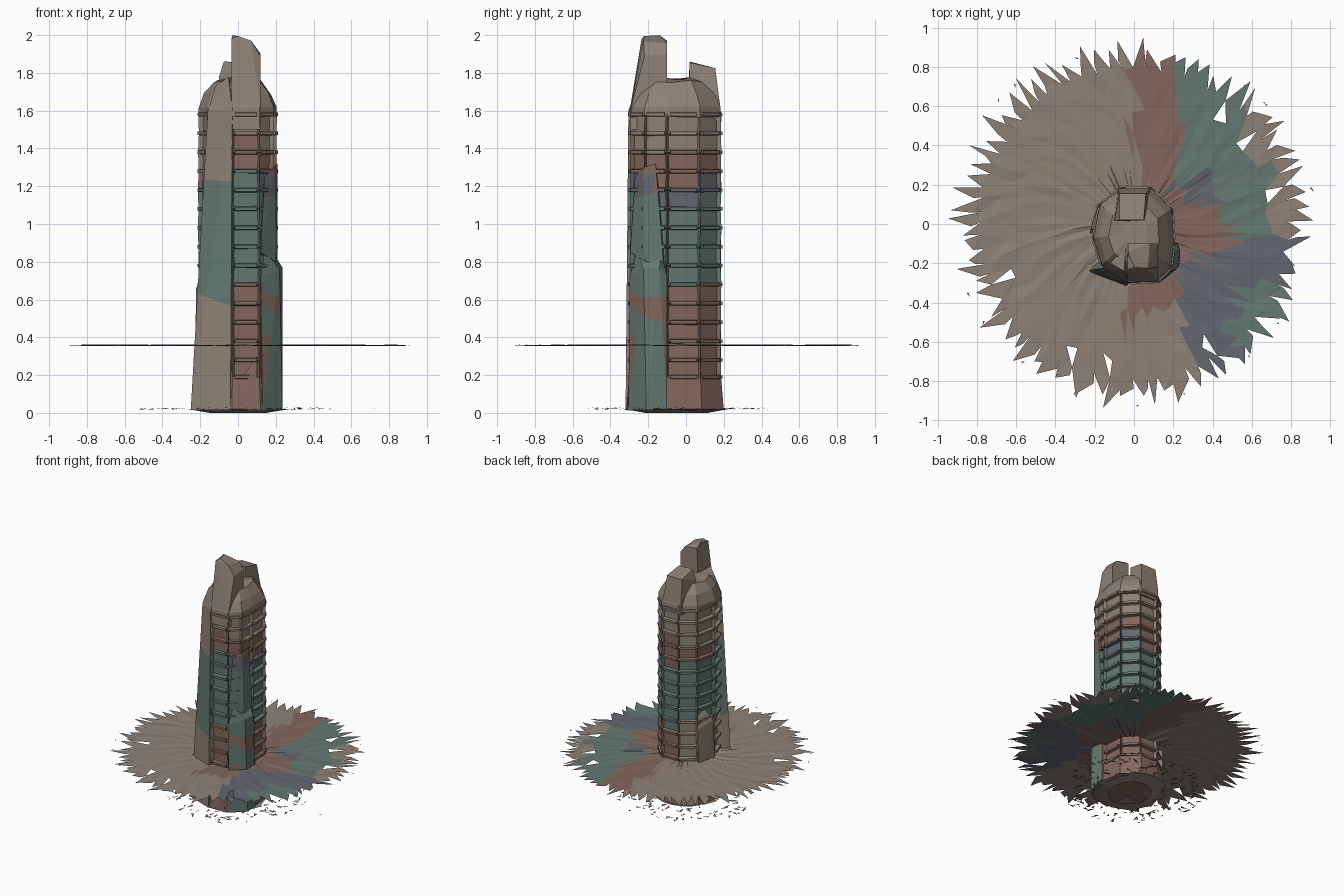
import bpy, bmesh, random
from math import sin, cos, pi
from mathutils import Vector

if "Cube" in bpy.data.objects:
    bpy.data.objects.remove(bpy.data.objects["Cube"])

random.seed(7)
rnd = random.uniform
COLORS = {"tan": (.27, .22, .18), "red": (.225, .135, .11),
          "teal": (.125, .19, .165), "slate": (.125, .135, .16)}
NAMES = list(COLORS)
MATS = []
for n, c in COLORS.items():
    m = bpy.data.materials.new(n)
    m.diffuse_color = (*c, 1)
    m.use_nodes = True
    m.node_tree.nodes["Principled BSDF"].inputs["Base Color"].default_value = m.diffuse_color
    MATS.append(m)


def tower_color(c):
    z = c.z + .05 * sin(14 * c.x + 9 * c.y)
    if z > 1.4:
        return "tan"
    if z > 1.25:
        return "red" if c.x > -.05 else "tan"
    if z > 1.15:
        return "slate" if c.x > .1 else "teal" if c.y < -.1 else "red"
    if z > .68:
        return "teal"
    if c.x > .15 and c.y < -.12 and z < .56:
        return "teal"
    return "red" if c.x > -.02 else "tan"


# Paint patches on the disc: each face takes the nearest seed's colour
SEEDS = [("red", .1, .75), ("red", .08, .5), ("red", .15, .33), ("red", .27, .05),
         ("red", .4, -.05), ("red", .05, -.35), ("teal", .32, .75), ("teal", .42, .5),
         ("teal", .3, .3), ("teal", .52, .25), ("teal", .55, .05), ("teal", .68, -.4),
         ("teal", .6, -.55), ("slate", .3, .2), ("slate", .65, -.2), ("slate", .45, -.25),
         ("slate", .35, -.45), ("slate", .5, -.7), ("slate", .78, -.22),
         ("tan", .8, .1), ("tan", .68, .45), ("tan", -.1, .6), ("tan", -.1, .3),
         ("tan", -.1, -.3), ("tan", .15, -.5), ("tan", .2, -.8), ("tan", -.5, 0),
         ("tan", -.5, .5), ("tan", -.5, -.5), ("tan", 0, 0), ("tan", -.1, .85)]


def disc_color(c):
    return min(SEEDS, key=lambda s: (s[1] - c.x) ** 2 + (s[2] - c.y) ** 2)[0]


def finish(bm, name, color, normals=True):
    if normals:
        bmesh.ops.recalc_face_normals(bm, faces=bm.faces)
    for f in bm.faces:
        f.material_index = NAMES.index(color(f.calc_center_median()))
    me = bpy.data.meshes.new(name)
    bm.to_mesh(me)
    bm.free()
    for m in MATS:
        me.materials.append(m)
    bpy.context.collection.objects.link(bpy.data.objects.new(name, me))


def block(name, pts, cuts=()):
    """Convex block with tilted cuts that split it into facets."""
    bm = bmesh.new()
    for p in pts:
        bm.verts.new(p)
    bmesh.ops.convex_hull(bm, input=bm.verts)
    for z in cuts:
        bmesh.ops.bisect_plane(bm, geom=bm.verts[:] + bm.edges[:] + bm.faces[:],
                               plane_co=(0, -.2, z),
                               plane_no=(rnd(-.6, .6), rnd(-.5, .5), 1))
    finish(bm, name, tower_color)


def loft(bm, rings):
    rows = [[bm.verts.new(p) for p in r] for r in rings]
    n = len(rows[0])
    faces = [[bm.faces.new((a[i], a[(i + 1) % n], b[(i + 1) % n], b[i]))
              for i in range(n)] for a, b in zip(rows, rows[1:])]
    bm.faces.new(rows[0][::-1])
    bm.faces.new(rows[-1])
    return faces


# Tower body: faceted plan, recessed panels on every storey
PLAN = [(-.03, -.30), (.115, -.295), (.19, -.22), (.205, -.10), (.195, .075),
        (.09, .185), (-.06, .185), (-.175, .10), (-.21, -.07), (-.165, -.21)]
levels = [.015, .19] + [.28 + .1 * i for i in range(14)]
rings = []
for k, z in enumerate(levels):
    s = 1.06 if k == 0 else 1
    rings.append([(x * s + rnd(-.003, .003), (y + .05) * s - .05 + rnd(-.003, .003),
                   z + rnd(-.004, .004)) for x, y in PLAN])
bm = bmesh.new()
grid = loft(bm, rings)
panels = [f for r, row in enumerate(grid) for i, f in enumerate(row)
          if r and i != 9 and not (i == 7 and r < 6)]
bmesh.ops.recalc_face_normals(bm, faces=bm.faces)
bmesh.ops.inset_individual(bm, faces=panels, thickness=.014, depth=-.022)
finish(bm, "tower_body", tower_color)

# Storey ledges: thin lips that run along the panelled sides
bm = bmesh.new()
mid = Vector((0, -.05, 0))
for z in levels[1:]:
    for i in range(9):
        a, b = (Vector((*PLAN[j], z)) for j in (i, i + 1))
        a, b = a.lerp(b, .1), b.lerp(a, .1)
        out = Vector((b.y - a.y, a.x - b.x, 0)).normalized()
        h = Vector((0, 0, .011))
        q = [p + out * d + h * s for p in (a, b) for d, s in
             ((-.01, -1), (.008, -.8), (.008, .8), (-.01, 1))]
        v = [bm.verts.new(p) for p in q]
        for k in range(4):
            m = (k + 1) % 4
            bm.faces.new((v[k], v[m], v[m + 4], v[k + 4]))
        bm.faces.new(v[:4])
        bm.faces.new(v[4:])
finish(bm, "storey_ledges", tower_color)

# Crown cap
bm = bmesh.new()
loft(bm, [[(x * s, (y + .05) * s - .05, z + rnd(-.008, .008)) for x, y in PLAN]
          for s, z in ((1, 1.57), (.99, 1.62), (.86, 1.69), (.62, 1.755), (.3, 1.77))])
finish(bm, "crown_cap", tower_color)

# Tall front fin and lower back fin
block("front_fin", [(-.035, -.30, 1.5), (.12, -.295, 1.5), (.12, -.10, 1.5), (-.035, -.10, 1.5),
                    (-.035, -.295, 1.62), (.12, -.29, 1.62),
                    (-.035, -.235, 1.98), (-.03, -.14, 2), (0, -.22, 1.995), (-.03, -.10, 1.97),
                    (.07, -.225, 1.97), (.08, -.10, 1.955), (.12, -.22, 1.89), (.12, -.10, 1.9)])
block("back_fin", [(-.11, .01, 1.55), (.06, .015, 1.55), (.09, .18, 1.55), (-.08, .18, 1.55),
                   (-.10, .015, 1.78), (-.075, .02, 1.86), (.05, .02, 1.855),
                   (.06, .155, 1.825), (-.075, .155, 1.825), (.08, .18, 1.63), (-.08, .18, 1.63)])

# Smooth front pillar and side buttresses
block("front_pillar", [(-.25, -.24, .015), (-.04, -.32, .015), (-.03, -.1, .015),
                       (-.172, -.225, .38), (-.035, -.307, .3), (-.16, -.225, 1.6),
                       (-.03, -.305, 1.6), (-.12, -.2, 1.73), (-.05, -.24, 1.78), (-.04, -.1, 1.77)],
      (.3, .55, .75, .88, 1.0, 1.12, 1.25, 1.4))
block("right_buttress", [(.13, -.305, .015), (.235, -.21, .015), (.225, -.1, .015), (.1, -.1, .015),
                         (.12, -.298, .72), (.22, -.225, .76), (.235, -.14, .77), (.215, -.1, .72),
                         (.14, -.26, .86), (.18, -.13, .86)],
      (.2, .35, .5, .62, .72))
block("right_upper_wedge", [(.12, -.295, .85), (.2, -.215, .8), (.21, -.12, .8), (.1, -.1, .8),
                            (.195, -.225, 1.3), (.208, -.16, 1.32), (.14, -.27, 1.25)],
      (.9, 1.0, 1.12, 1.2))
block("left_buttress", [(-.19, .10, .015), (-.23, -.07, .015), (-.18, .105, .62), (-.222, -.03, .66),
                        (-.15, .06, .74), (-.18, 0, .74), (-.05, 0, .015)], (.3, .5))
block("front_foot", [(.0, -.315, .015), (.1, -.315, .015), (.03, -.29, .2), (.1, -.295, .3),
                     (.05, -.2, .015)])

# Ragged disc: jittered rings with a fringe of spikes
bm = bmesh.new()
N = 76
radii = [.12, .3, .45, .58, .69, .78]
def polar(r, a, z=.358, dz=.004):
    return (r * cos(a), r * sin(a) * 1.01, z + rnd(-dz, dz))
rows = []
for k, r in enumerate(radii):
    j = .012 if k == 5 else .03
    rows.append([bm.verts.new(polar(r + rnd(-j, j), 2 * pi * (i + rnd(-.25, .25)) / N))
                 for i in range(N)])
for k in range(5):
    a, b = rows[k], rows[k + 1]
    for i in range(N):
        m = (i + 1) % N
        if k == 4 and random.random() < .12:
            bm.faces.new((a[i], b[i], b[m]))
            continue
        bm.faces.new((a[i], b[i], b[m]))
        bm.faces.new((a[i], b[m], a[m]))
for i in range(N):
    p, q = rows[5][i], rows[5][(i + 1) % N]
    a = 2 * pi * (i + .5 + rnd(-.7, .7)) / N
    r = rnd(.85, .95)
    tip = bm.verts.new(polar(r, a))
    side = bm.verts.new(polar(.83, 2 * pi * (i + rnd(.85, 1.2)) / N))
    bm.faces.new((p, tip, side, q) if random.random() < .7 else (p, tip, q))
bmesh.ops.triangulate(bm, faces=[f for f in bm.faces if len(f.verts) > 3])
for f in bm.faces:
    f.normal_update()
    if f.normal.z < 0:
        f.normal_flip()
finish(bm, "ragged_disc", disc_color, False)


# Loose flat shards
def shard(bm, r, a, z, size):
    c = Vector(polar(r, a, z))
    t = rnd(0, 2 * pi)
    v = [bm.verts.new(c + Vector((cos(t + d), sin(t + d), rnd(-.1, .1))) * size * s)
         for d, s in ((0, 1.4), (2.2, .6), (3.6, rnd(.5, 1.1)))]
    bm.faces.new(v)


bm = bmesh.new()
for _ in range(170):
    shard(bm, .23 + .29 * random.random() ** .8, rnd(0, 2 * pi), .023, rnd(.01, .03))
shard(bm, .71, .05, .023, .012)
finish(bm, "base_shards", lambda c: "tan", False)
bm = bmesh.new()
for _ in range(14):
    shard(bm, rnd(.88, .93), rnd(0, 2 * pi), .358, rnd(.006, .014))
finish(bm, "rim_shards", disc_color, False)

# Trampled skirt where the tower meets the ground
bm = bmesh.new()
n = 40
ring = [[bm.verts.new((cos(2 * pi * i / n) * s * (r + (rnd(-.03, .03) if k else 0)),
                       sin(2 * pi * i / n) * s * 1.1 * r - .05, .02 if k else .0))
         for i in range(n)] for k, (r, s) in enumerate(((.15, 1), (.25, 1)))]
for i in range(n):
    m = (i + 1) % n
    bm.faces.new((ring[0][i], ring[1][i], ring[1][m], ring[0][m]))
finish(bm, "base_skirt", lambda c: "tan")
